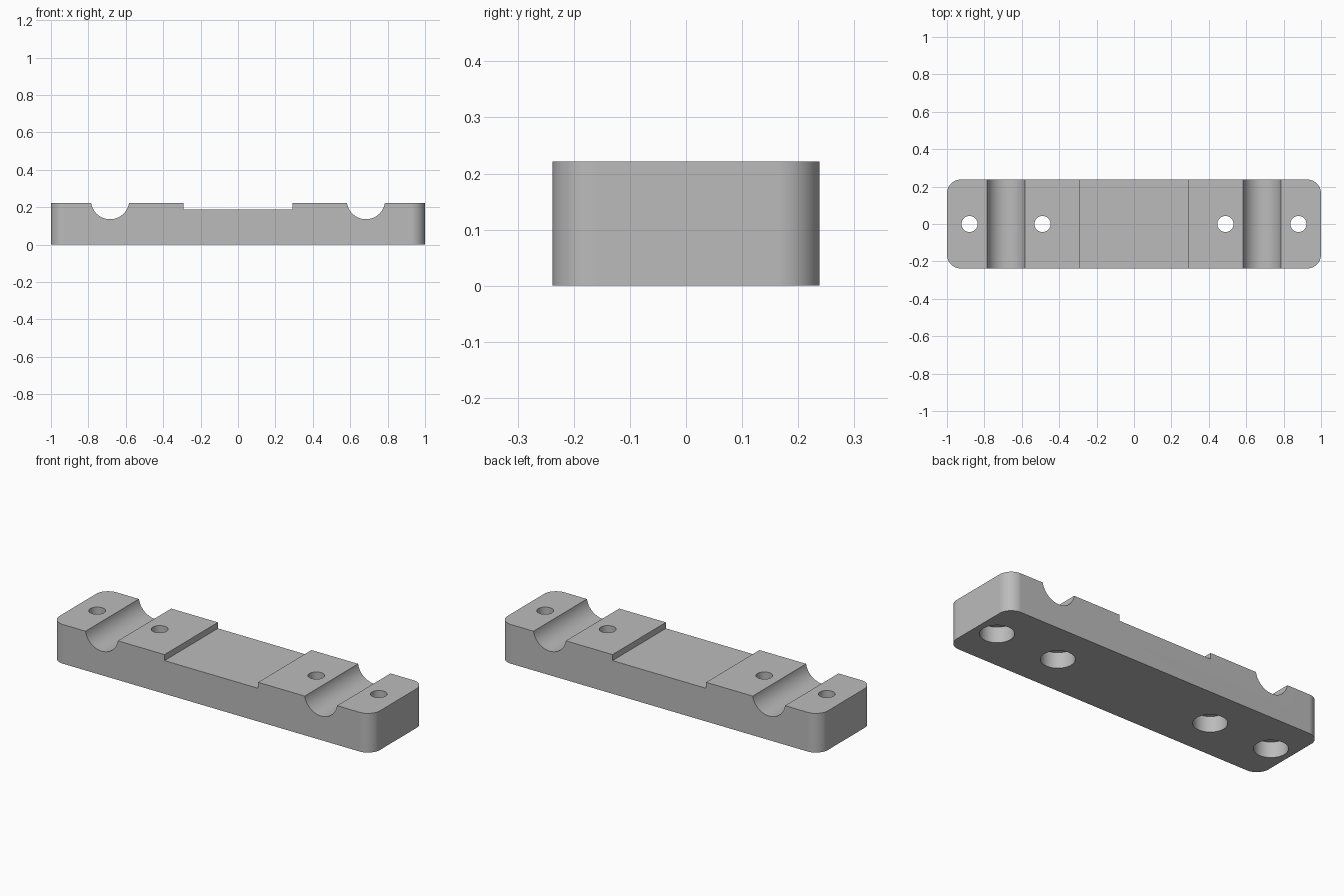
import bpy, bmesh, math
from mathutils import Matrix

cube = bpy.data.objects.get("Cube")
if cube:
    bpy.data.objects.remove(cube, do_unlink=True)

LENGTH, WIDTH, HEIGHT = 2.0, 0.476, 0.221
CORNER = 0.075
GROOVE_X, GROOVE_R, GROOVE_Z = 0.684, 0.1025, 0.238
HOLE_OFFSET, HOLE_R = 0.195, 0.043
BORE_R, BORE_DEPTH = 0.086, 0.088
POCKET_HALF, POCKET_Z = 0.292, 0.187

grey = bpy.data.materials.new("plain grey")
grey.use_nodes = True
colour = (0.5, 0.5, 0.5, 1)
grey.diffuse_color = colour
grey.node_tree.nodes["Principled BSDF"].inputs["Base Color"].default_value = colour


def add_object(name, bm):
    mesh = bpy.data.meshes.new(name)
    bm.to_mesh(mesh)
    bm.free()
    mesh.materials.append(grey)
    obj = bpy.data.objects.new(name, mesh)
    bpy.context.collection.objects.link(obj)
    return obj


def box(name, size, centre):
    bm = bmesh.new()
    bmesh.ops.create_cube(bm, size=1)
    bmesh.ops.scale(bm, vec=size, verts=bm.verts)
    bmesh.ops.translate(bm, vec=centre, verts=bm.verts)
    return bm if name is None else add_object(name, bm)


def cylinder(name, radius, depth, centre, along_y=False):
    bm = bmesh.new()
    turn = Matrix.Rotation(math.pi / 2, 4, "X") if along_y else Matrix()
    bmesh.ops.create_cone(bm, cap_ends=True, segments=64, radius1=radius, radius2=radius,
                          depth=depth, matrix=Matrix.Translation(centre) @ turn)
    return add_object(name, bm)


# Bar with rounded upright corners
bm = box(None, (LENGTH, WIDTH, HEIGHT), (0, 0, HEIGHT / 2))
upright = [e for e in bm.edges if abs(e.verts[0].co.z - e.verts[1].co.z) > 0.1]
bmesh.ops.bevel(bm, geom=upright, offset=CORNER, segments=12, profile=0.5, affect="EDGES")
bar = add_object("clamp_bar", bm)

# Shallow middle recess
cutters = [box("recess_cutter", (2 * POCKET_HALF, 1, 0.2), (0, 0, POCKET_Z + 0.1))]

# Round grooves with a counterbored screw hole on either side
for side in (-1, 1):
    x = side * GROOVE_X
    cutters.append(cylinder("groove_cutter", GROOVE_R, 1, (x, 0, GROOVE_Z), True))
    for offset in (-HOLE_OFFSET, HOLE_OFFSET):
        cutters.append(cylinder("hole_cutter", HOLE_R, 1, (x + offset, 0, 0)))
        cutters.append(cylinder("bore_cutter", BORE_R, 2 * BORE_DEPTH, (x + offset, 0, 0)))

bpy.ops.object.select_all(action="DESELECT")
bpy.context.view_layer.objects.active = bar
bar.select_set(True)
for cutter in cutters:
    cutter.hide_render = True
    cut = bar.modifiers.new("cut", "BOOLEAN")
    cut.operation = "DIFFERENCE"
    cut.solver = "EXACT"
    cut.object = cutter
    bpy.ops.object.modifier_apply(modifier=cut.name)
    bpy.data.objects.remove(cutter, do_unlink=True)

# Smooth rounds, crisp edges
bpy.ops.object.shade_smooth_by_angle(angle=math.radians(30))
weighted = bar.modifiers.new("even_shading", "WEIGHTED_NORMAL")
weighted.keep_sharp = True
